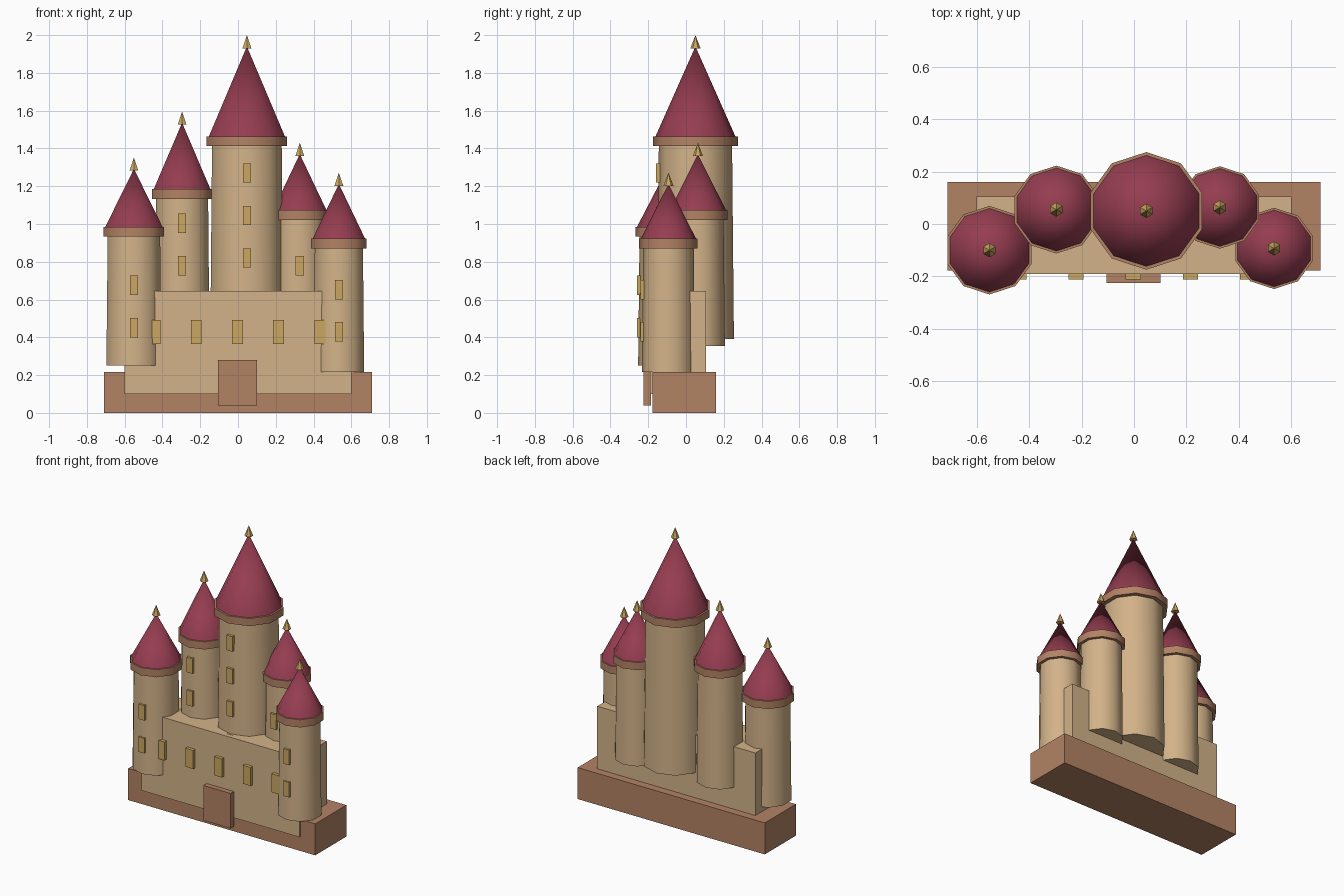
import bpy, bmesh, math
from mathutils import Matrix

cube = bpy.data.objects.get("Cube")
if cube:
    bpy.data.objects.remove(cube, do_unlink=True)


def material(name, rgb):
    m = bpy.data.materials.new(name)
    m.use_nodes = True
    color = (*rgb, 1.0)
    m.diffuse_color = color
    bsdf = next(n for n in m.node_tree.nodes if n.type == "BSDF_PRINCIPLED")
    bsdf.inputs["Base Color"].default_value = color
    return m


STONE = material("sandstone", (0.65, 0.45, 0.25))
BROWN = material("brown trim", (0.45, 0.225, 0.13))
ROOF = material("wine red roof", (0.30, 0.046, 0.08))
GOLD = material("old gold", (0.60, 0.39, 0.12))


def finish(name, bm, mat, smooth=False):
    mesh = bpy.data.meshes.new(name)
    bm.to_mesh(mesh)
    bm.free()
    mesh.materials.append(mat)
    ob = bpy.data.objects.new(name, mesh)
    bpy.context.collection.objects.link(ob)
    if smooth:
        bpy.ops.object.select_all(action="DESELECT")
        ob.select_set(True)
        bpy.context.view_layer.objects.active = ob
        bpy.ops.object.shade_smooth_by_angle(angle=math.radians(40))
    return ob


def box(name, mat, x, y, z):
    """Box from (low, high) pairs on each axis."""
    bm = bmesh.new()
    size = [b - a for a, b in (x, y, z)]
    mid = [(a + b) / 2 for a, b in (x, y, z)]
    bmesh.ops.create_cube(bm, size=1, matrix=Matrix.Translation(mid) @ Matrix.Diagonal((*size, 1)))
    return finish(name, bm, mat)


def drum(name, mat, x, y, z0, z1, r0, r1, sides=10, smooth=True):
    """Round part with a corner facing the front."""
    bm = bmesh.new()
    bmesh.ops.create_cone(bm, cap_ends=True, segments=sides, radius1=r0, radius2=r1, depth=z1 - z0)
    bmesh.ops.rotate(bm, verts=bm.verts, matrix=Matrix.Rotation(0, 3, "Z"))
    bmesh.ops.remove_doubles(bm, verts=bm.verts, dist=1e-5)
    bmesh.ops.translate(bm, verts=bm.verts, vec=(x, y, (z0 + z1) / 2))
    return finish(name, bm, mat, smooth)


def window(name, x, z, front, width, height):
    box(name, GOLD, (x - width / 2, x + width / 2), (front, front + 0.03), (z - height / 2, z + height / 2))


def tower(name, x, y, r, bottom, top, tip, windows):
    """r is the wall radius at the top, tip is the point of the finial."""
    drum(name + "_wall", STONE, x, y, bottom, top, r * 1.05, r)
    drum(name + "_cornice", BROWN, x, y, top, top + 0.052, r * 1.155, r * 1.155)
    drum(name + "_roof", ROOF, x, y, top + 0.052, tip - 0.06, r * 1.09, 0)
    drum(name + "_finial", GOLD, x, y, tip - 0.07, tip, 0.027, 0, sides=6, smooth=False)
    for i, z in enumerate(windows):
        window(f"{name}_window_{i + 1}", x, z, y - r * 1.05 - 0.006, 0.043, 0.103)


# Base, keep and door
box("base", BROWN, (-0.71, 0.71), (-0.177, 0.16), (0, 0.216))
box("keep", STONE, (-0.6, 0.6), (-0.19, 0.105), (0.1, 0.645))
box("door", BROWN, (-0.105, 0.101), (-0.225, -0.185), (0.04, 0.28))

# Row of keep windows
for i in range(5):
    window(f"keep_window_{i + 1}", -0.003 + (i - 2) * 0.218, 0.428, -0.212, 0.058, 0.127)

# Towers
tower("main_tower", 0.047, 0.05, 0.194, 0.39, 1.412, 2.0, (0.595, 0.82, 1.045, 1.27))
tower("outer_right_tower", -0.551, -0.1, 0.146, 0.25, 0.933, 1.352, (0.45, 0.675))
tower("inner_right_tower", -0.296, 0.055, 0.145, 0.365, 1.132, 1.596, (0.78, 1.005))
tower("inner_left_tower", 0.327, 0.063, 0.136, 0.355, 1.022, 1.43, (0.78,))
tower("outer_left_tower", 0.534, -0.093, 0.134, 0.217, 0.87, 1.272, (0.43, 0.652))
